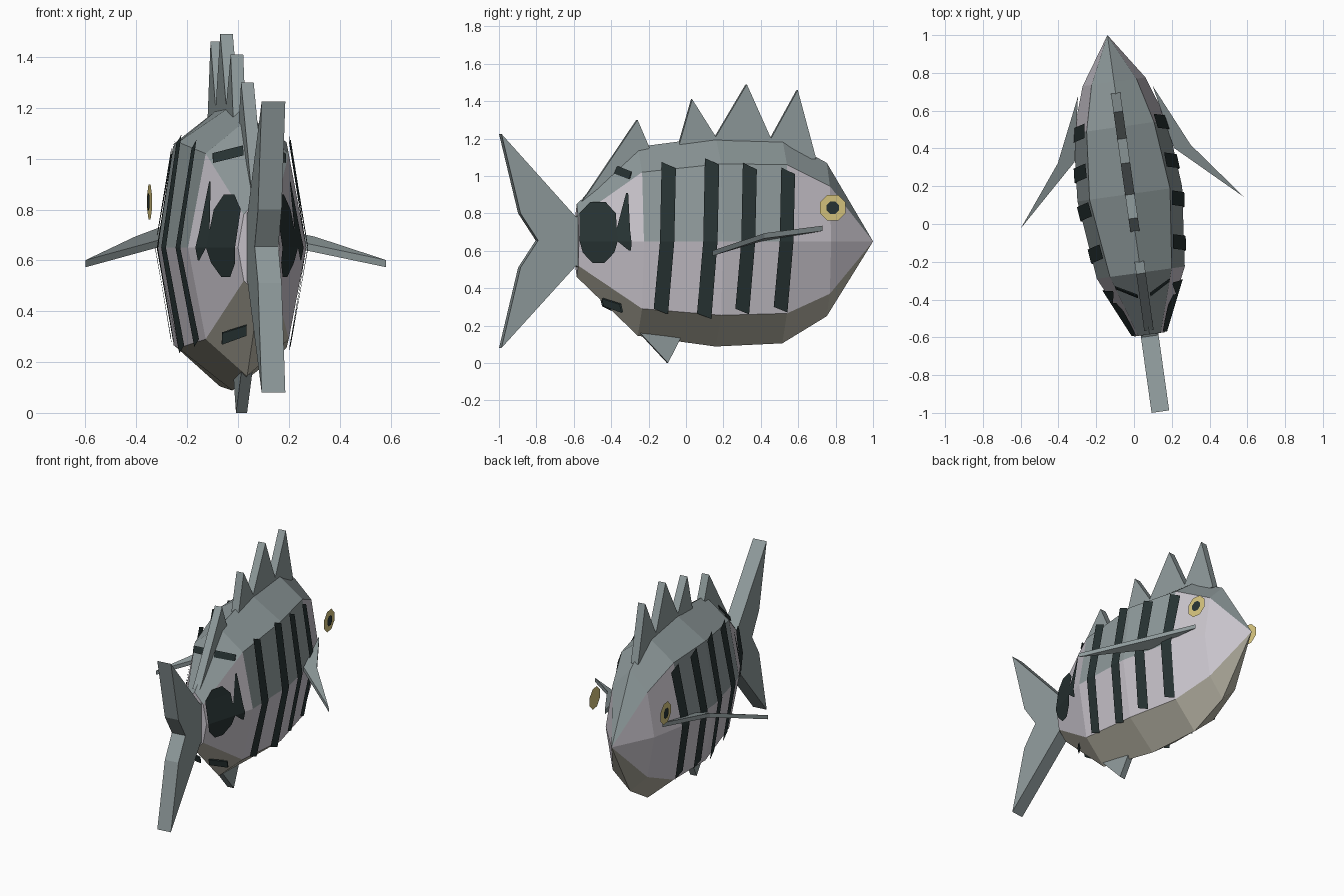
import bpy, bmesh, math
from mathutils import Matrix

if "Cube" in bpy.data.objects:
    bpy.data.objects.remove(bpy.data.objects["Cube"])

TURN = Matrix.Rotation(math.radians(8), 4, 'Z')   # whole fish is turned slightly


def material(name, col):
    m = bpy.data.materials.new(name)
    m.diffuse_color = (*col, 1)
    m.use_nodes = True
    m.node_tree.nodes["Principled BSDF"].inputs["Base Color"].default_value = m.diffuse_color
    return m


GREY = material("slate grey", (0.27, 0.32, 0.325))
PALE = material("pale lilac", (0.58, 0.55, 0.60))
BELLY = material("belly beige", (0.48, 0.46, 0.38))
DARK = material("dark green black", (0.021, 0.034, 0.034))
GOLD = material("eye gold", (0.68, 0.56, 0.21))


def finish(name, bm, mats, solid=True):
    if solid:
        bmesh.ops.recalc_face_normals(bm, faces=bm.faces[:])
    bm.transform(TURN)
    me = bpy.data.meshes.new(name)
    bm.to_mesh(me)
    bm.free()
    for m in mats:
        me.materials.append(m)
    ob = bpy.data.objects.new(name, me)
    bpy.context.collection.objects.link(ob)
    return ob


def prism(name, pts, offset, mat):
    """Closed solid from a 3D outline and a thickness vector (both ways)."""
    bm = bmesh.new()
    a, b = [[bm.verts.new([p[i] + s * offset[i] for i in range(3)]) for p in pts] for s in (-1, 1)]
    bm.faces.new(a)
    bm.faces.new(b[::-1])
    n = len(pts)
    for i in range(n):
        bm.faces.new((a[i], b[i], b[(i + 1) % n], a[(i + 1) % n]))
    return finish(name, bm, [mat])


def fin(name, profile, half):
    return prism(name, [(0, y, z) for y, z in profile], (half, 0, 0), GREY)


# Body sections: y, shoulder width, middle width, z of belly, low shoulder, middle, shoulder, back
STATIONS = [
    (-0.59, 0.060, 0.083, 0.46, 0.52, 0.65, 0.78, 0.85),
    (-0.26, 0.165, 0.235, 0.145, 0.29, 0.65, 1.02, 1.155),
    (0.16, 0.215, 0.280, 0.088, 0.255, 0.65, 1.065, 1.21),
    (0.52, 0.180, 0.250, 0.105, 0.265, 0.65, 1.06, 1.20),
    (0.76, 0.120, 0.168, 0.25, 0.37, 0.65, 0.945, 1.07),
]
NOSE = (0, 1.01, 0.65)


def make_body():
    bm = bmesh.new()
    rings = []
    for y, sw, mw, zb, zl, zm, zs, zt in STATIONS:
        ring = [(0, zt), (sw, zs), (mw, zm), (sw, zl), (0, zb), (-sw, zl), (-mw, zm), (-sw, zs)]
        rings.append([bm.verts.new((x, y, z)) for x, z in ring])
    tip = bm.verts.new(NOSE)
    for k in range(len(rings)):
        for i in range(8):
            j = (i + 1) % 8
            if k + 1 < len(rings):
                f = bm.faces.new((rings[k][i], rings[k][j], rings[k + 1][j], rings[k + 1][i]))
            else:
                f = bm.faces.new((rings[k][i], rings[k][j], tip))
            if i in (0, 7) or (i in (1, 6) and k in (1, 2)):
                f.material_index = 0
            elif i in (3, 4):
                f.material_index = 2
            else:
                f.material_index = 1
    bm.faces.new(rings[0]).material_index = 1
    finish("body", bm, [GREY, PALE, BELLY])


def side_x(y, z):
    """Half width of the body flank at a given length and height."""
    for a, b in zip(STATIONS, STATIONS[1:]):
        if y <= b[0] or b is STATIONS[-1]:
            t = max(0, (y - a[0]) / (b[0] - a[0]))
            _, sw, mw, _, zl, zm, zs, _ = [p + t * (q - p) for p, q in zip(a, b)]
            k = (z - zm) / (zs - zm) if z > zm else (zm - z) / (zm - zl)
            return mw + (sw - mw) * min(k, 1)


def plate(name, rows, mat, where):
    """Thin painted strip; rows of (y, z, y, z) with x given by a rule."""
    for s, label in ((1, "right"), (-1, "left")):
        bm = bmesh.new()
        vs = [[bm.verts.new((s * where(y, z), y, z)) for y, z in (r[:2], r[2:])] for r in rows]
        for p, q in zip(vs, vs[1:]):
            order = (p[0], q[0], q[1], p[1])
            bm.faces.new(order if s > 0 else order[::-1])
        finish(f"{name}_{label}", bm, [mat], solid=False)


make_body()

# Tail fin, back spines and lower fin
fin("tail_fin", [(-0.55, 0.81), (-0.60, 0.78), (-1.003, 1.225), (-0.90, 0.80), (-0.805, 0.655),
                 (-0.90, 0.51), (-1.003, 0.08), (-0.60, 0.52), (-0.55, 0.49)], 0.047)
SPINES = [
    [(0.45, 1.19), (0.60, 1.46), (0.70, 1.09), (0.55, 1.10)],
    [(0.14, 1.18), (0.325, 1.49), (0.465, 1.18)],
    [(-0.045, 1.15), (0.03, 1.41), (0.17, 1.19)],
    [(-0.57, 0.86), (-0.53, 0.91), (-0.265, 1.30), (-0.20, 1.15)],
]
for n, p in enumerate(SPINES):
    fin(f"back_spine_{n + 1}", p, 0.025)
fin("lower_fin", [(-0.25, 0.16), (-0.10, 0.0), (-0.03, 0.135)], 0.022)

# Side fins sweep out and back
for s, label in ((1, "right"), (-1, "left")):
    prism(f"side_fin_{label}", [(s * x, y, z) for x, y, z in
          [(0.20, 0.71, 0.72), (0.355, 0.374, 0.68), (0.597, 0.06, 0.587), (0.265, 0.37, 0.665)]],
          (0, 0, 0.014), GREY)


def skin(y, z):
    return side_x(y, z) + 0.01


# Slanted flank stripes
for n, (yt, top, low) in enumerate([(0.525, 1.03, 0.285), (0.315, 1.055, 0.275),
                                    (0.11, 1.08, 0.25), (-0.12, 1.06, 0.275)]):
    w, yb = 0.038, yt - 0.042
    ym = (yt + yb) / 2 + 0.003
    plate(f"stripe_{n + 1}", [(yt - w, top + 0.015, yt + w, top - 0.02),
                              (ym - w, 0.65, ym + w, 0.65),
                              (yb - w, low + 0.015, yb + w, low - 0.015)], DARK, skin)

# Tail spot with the crescent in front of it
plate("tail_spot", [(-0.53, 0.86, -0.45, 0.86), (-0.585, 0.80, -0.40, 0.80), (-0.587, 0.65, -0.395, 0.65),
                    (-0.57, 0.59, -0.41, 0.59), (-0.52, 0.535, -0.46, 0.535)], DARK, skin)
plate("spot_crescent", [(-0.345, 0.91, -0.335, 0.91), (-0.40, 0.71, -0.33, 0.71),
                        (-0.395, 0.65, -0.325, 0.65), (-0.335, 0.60, -0.325, 0.60)], DARK, skin)

# Short bars above and below the tail root
for s, label in ((1, "right"), (-1, "left")):
    prism(f"upper_bar_{label}", [(s * 0.145, -0.325, 0.985), (s * 0.145, -0.315, 1.02),
                                 (s * 0.033, -0.375, 1.05), (s * 0.033, -0.39, 1.015)],
          (0, 0.003, 0.002), DARK)
    prism(f"lower_bar_{label}", [(s * 0.115, -0.36, 0.27), (s * 0.115, -0.37, 0.315),
                                 (s * 0.03, -0.455, 0.345), (s * 0.03, -0.445, 0.305)],
          (0, 0.004, 0.002), DARK)

# Flat octagonal eyes standing off the head, pupils on the outer face
for name, r, x, mat in (("eye", 0.075, 0.245, GOLD), ("pupil", 0.036, 0.249, DARK)):
    for s, label in ((1, "right"), (-1, "left")):
        bm = bmesh.new()
        ring = [bm.verts.new((s * x, 0.757 + r * math.cos(a), 0.83 + r * math.sin(a)))
                for a in [math.pi * (2 * i + 1) / 8 for i in range(8)]]
        bm.faces.new(ring if s > 0 else ring[::-1])
        finish(f"{name}_{label}", bm, [mat], solid=False)
